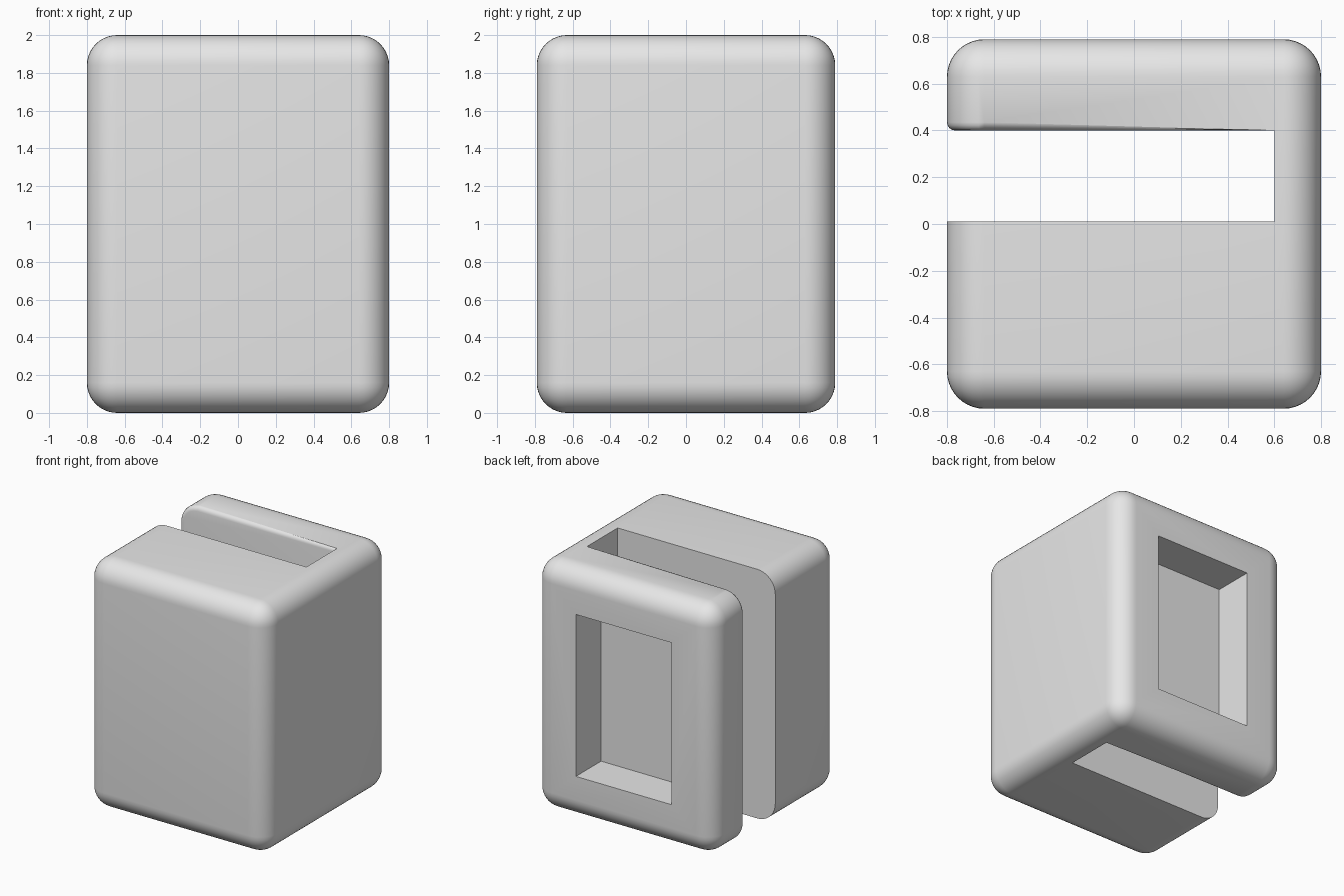
import bpy, bmesh
from mathutils import Vector, Matrix

if "Cube" in bpy.data.objects:
    bpy.data.objects.remove(bpy.data.objects["Cube"])

grey = bpy.data.materials.new("light_grey")
grey.use_nodes = True
grey.diffuse_color = (0.8, 0.8, 0.8, 1)
grey.node_tree.nodes["Principled BSDF"].inputs["Base Color"].default_value = (0.8, 0.8, 0.8, 1)


def box(name, low, high):
    low, high = Vector(low), Vector(high)
    bm = bmesh.new()
    bmesh.ops.create_cube(bm, size=1, matrix=Matrix.Translation((low + high) / 2)
                          @ Matrix.Diagonal((*(high - low), 1)))
    mesh = bpy.data.meshes.new(name)
    bm.to_mesh(mesh)
    bm.free()
    mesh.materials.append(grey)
    obj = bpy.data.objects.new(name, mesh)
    bpy.context.collection.objects.link(obj)
    return obj


SLOT_BACK, SLOT_END = 0.40, 0.60

# Rounded block
body = box("slotted_block", (-0.8, -0.79, 0), (0.8, 0.79, 2))
bevel = body.modifiers.new("rounded_edges", 'BEVEL')
bevel.width, bevel.segments = 0.16, 10

# Slot open on top, bottom and one side, and a recess in the back wall
cutters = [box("slot_cutter", (-1, 0.01, -0.2), (SLOT_END, SLOT_BACK, 2.2)),
           box("recess_cutter", (-0.425, 0.47, 0.35), (0.425, 1, 1.65))]
for cutter in cutters:
    cutter.hide_render = True
    cut = body.modifiers.new(cutter.name, 'BOOLEAN')
    cut.operation, cut.solver, cut.object = 'DIFFERENCE', 'EXACT', cutter

# Bake the cuts, then remove the helpers
bm = bmesh.new()
bm.from_object(body, bpy.context.evaluated_depsgraph_get())
body.modifiers.clear()
for cutter in cutters:
    bpy.data.objects.remove(cutter)

# Soften the outer rim of the back wall where it meets the slot
bmesh.ops.remove_doubles(bm, verts=bm.verts, dist=0.0001)
rim = [e for e in bm.edges
       if all(abs(v.co.y - SLOT_BACK) < 0.001 for v in e.verts)
       and any(v.co.x < SLOT_END - 0.001 for v in e.verts)
       and len(e.link_faces) == 2 and e.calc_face_angle() > 0.5]
bmesh.ops.bevel(bm, geom=rim, offset=0.035, offset_type='OFFSET', segments=4,
                profile=0.5, affect='EDGES', clamp_overlap=True)
bm.to_mesh(body.data)
bm.free()

# Smooth rounded corners, crisp cut edges
bpy.ops.object.select_all(action='DESELECT')
body.select_set(True)
bpy.context.view_layer.objects.active = body
bpy.ops.object.shade_smooth_by_angle(angle=0.52)
